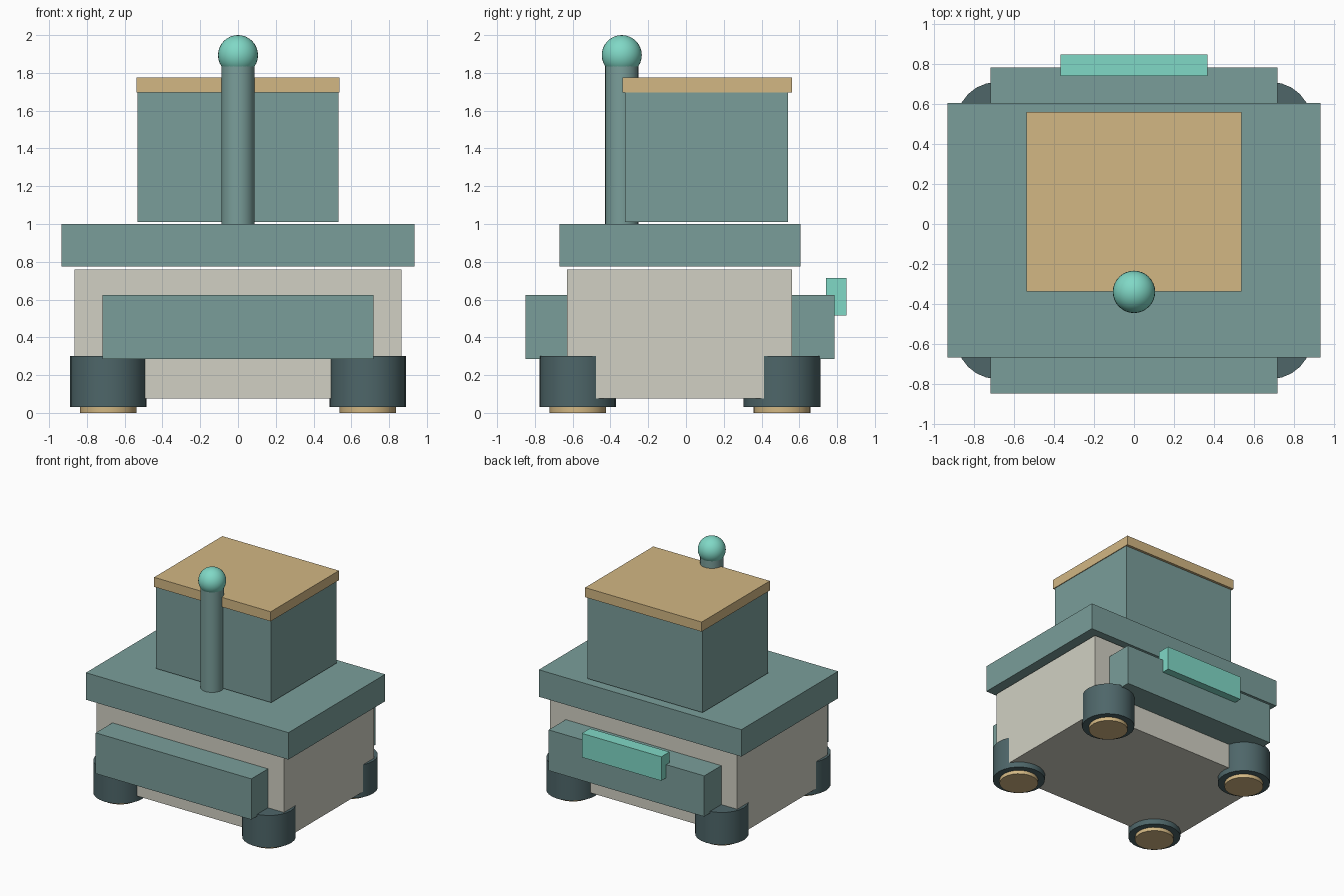
import bpy
import bmesh
import math

cube = bpy.data.objects.get("Cube")
if cube:
    bpy.data.objects.remove(cube, do_unlink=True)


def material(name, *rgb):
    """Flat material from 0-255 sRGB values, stored as linear."""
    linear = [((c / 255 + 0.055) / 1.055) ** 2.4 for c in rgb] + [1]
    mat = bpy.data.materials.new(name)
    mat.use_nodes = True
    mat.diffuse_color = linear
    mat.node_tree.nodes["Principled BSDF"].inputs["Base Color"].default_value = linear
    return mat


teal = material("grey teal", 122, 158, 154)
mint = material("mint", 128, 216, 198)
tan = material("tan", 210, 183, 131)
cream = material("warm grey", 209, 208, 195)
slate = material("dark slate", 78, 102, 105)


def finish(name, bm, mat, location, smooth=False):
    mesh = bpy.data.meshes.new(name)
    bm.to_mesh(mesh)
    bm.free()
    mesh.materials.append(mat)
    obj = bpy.data.objects.new(name, mesh)
    obj.location = location
    bpy.context.collection.objects.link(obj)
    if smooth:
        bpy.ops.object.select_all(action="DESELECT")
        obj.select_set(True)
        bpy.context.view_layer.objects.active = obj
        bpy.ops.object.shade_smooth_by_angle(angle=math.radians(35))
    return obj


def box(name, mat, half_width, y, z):
    """Box centred on x, between the given y and z limits."""
    bm = bmesh.new()
    bmesh.ops.create_cube(bm, size=1)
    bmesh.ops.scale(bm, vec=(2 * half_width, y[1] - y[0], z[1] - z[0]), verts=bm.verts)
    finish(name, bm, mat, (0, sum(y) / 2, sum(z) / 2))


def cylinder(name, mat, radius, x, y, z):
    bm = bmesh.new()
    bmesh.ops.create_cone(bm, cap_ends=True, segments=24, radius1=radius,
                          radius2=radius, depth=z[1] - z[0])
    finish(name, bm, mat, (x, y, sum(z) / 2), smooth=True)


# Body, deck and bumpers
box("body", cream, 0.865, (-0.63, 0.56), (0.075, 0.76))
box("deck", teal, 0.935, (-0.67, 0.605), (0.775, 1.0))
box("front_bumper", teal, 0.718, (-0.85, -0.61), (0.285, 0.625))
box("rear_bumper", teal, 0.718, (0.54, 0.785), (0.285, 0.625))
box("rear_handle", mint, 0.367, (0.742, 0.85), (0.515, 0.715))

# Cabin with its roof
box("cabin", teal, 0.532, (-0.322, 0.541), (1.01, 1.695))
box("roof", tan, 0.538, (-0.337, 0.562), (1.695, 1.775))

# Mast with a ball on top
cylinder("mast", teal, 0.088, 0, -0.34, (1.0, 1.88))
ball = bmesh.new()
bmesh.ops.create_uvsphere(ball, u_segments=32, v_segments=16, radius=0.106)
finish("mast_ball", ball, mint, (0, -0.34, 1.894), smooth=True)

# Feet: upright drums with foot pads below
for side, x in (("left", 0.687), ("right", -0.687)):
    for end, y in (("front", -0.573), ("rear", 0.508)):
        cylinder(f"{end}_{side}_foot", slate, 0.203, x, y, (0.03, 0.30))
        cylinder(f"{end}_{side}_pad", tan, 0.15, x, y, (0, 0.04))
